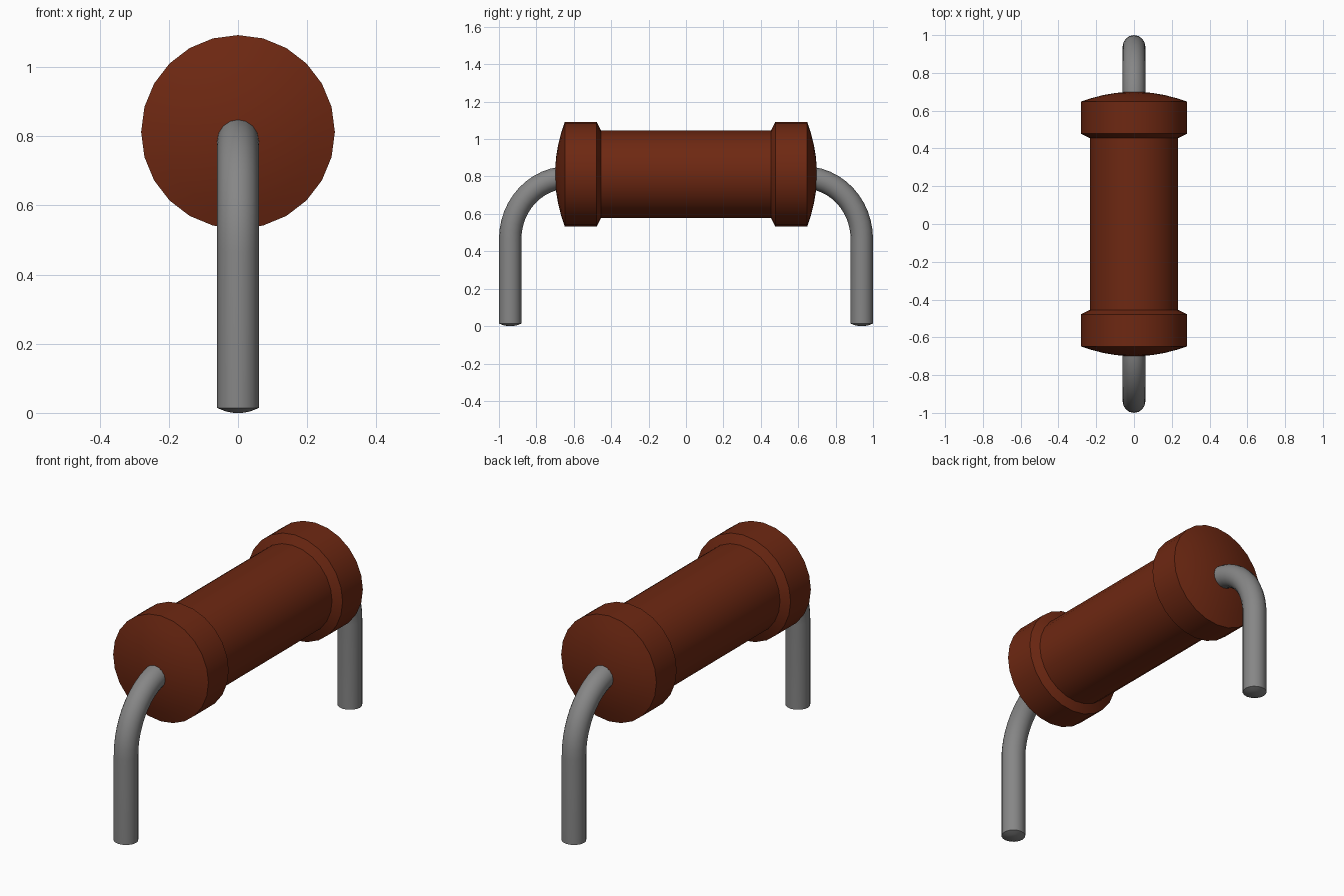
import bpy, bmesh, math
from mathutils import Vector

cube = bpy.data.objects.get("Cube")
if cube:
    bpy.data.objects.remove(cube, do_unlink=True)

AXIS_Z = 0.812


def material(name, rgb):
    mat = bpy.data.materials.new(name)
    mat.use_nodes = True
    mat.diffuse_color = (*rgb, 1)
    mat.node_tree.nodes["Principled BSDF"].inputs["Base Color"].default_value = (*rgb, 1)
    return mat


def tube(name, rings, sides, mat):
    """Skin round sections (y, z, radius, heading) lying in the x = 0 plane."""
    bm = bmesh.new()
    loops = []
    for y, z, radius, heading in rings:
        across = Vector((0, -math.sin(heading), math.cos(heading)))
        loop = []
        for i in range(sides):
            a = math.tau * i / sides
            offset = Vector((math.cos(a), 0, 0)) + across * math.sin(a)
            loop.append(bm.verts.new(Vector((0, y, z)) + offset * radius))
        loops.append(loop)
    for a, b in zip(loops, loops[1:]):
        for i in range(sides):
            j = (i + 1) % sides
            bm.faces.new((a[i], a[j], b[j], b[i]))
    bm.faces.new(loops[0])
    bm.faces.new(loops[-1])
    bmesh.ops.recalc_face_normals(bm, faces=bm.faces)
    mesh = bpy.data.meshes.new(name)
    bm.to_mesh(mesh)
    bm.free()
    mesh.materials.append(mat)
    obj = bpy.data.objects.new(name, mesh)
    bpy.context.collection.objects.link(obj)
    bpy.ops.object.select_all(action="DESELECT")
    obj.select_set(True)
    bpy.context.view_layer.objects.active = obj
    bpy.ops.object.shade_smooth_by_angle(angle=math.radians(30))
    return obj


brown = material("brown coating", (0.155, 0.021, 0.006))
grey = material("grey metal", (0.24, 0.24, 0.24))

# Body: slim barrel between two collars with domed ends
half = [(0.455, 0.234), (0.478, 0.28), (0.648, 0.28)]
for r in (0.22, 0.16, 0.1, 0.04, 0.003):
    half.append((0.70 - 0.052 * (r / 0.28) ** 2, r))
profile = [(-y, r) for y, r in reversed(half)] + half
tube("body", [(y, AXIS_Z, r, 0) for y, r in profile], 24, brown)

# Wire leads: shallow domed tip, straight leg, elliptical bend into the body
for name, side in (("front_lead", -1), ("back_lead", 1)):
    up = math.pi / 2
    path = [(0.94, 0.0, 0.012, up), (0.94, 0.004, 0.035, up), (0.94, 0.014, 0.06, up)]
    for i in range(13):
        t = math.pi / 2 * i / 12
        heading = math.atan2(0.33 * math.cos(t), -0.31 * math.sin(t))
        path.append((0.63 + 0.31 * math.cos(t), 0.465 + 0.33 * math.sin(t), 0.06, heading))
    rings = [(side * y, z, r, h if side > 0 else math.pi - h) for y, z, r, h in path]
    tube(name, rings, 16, grey)
